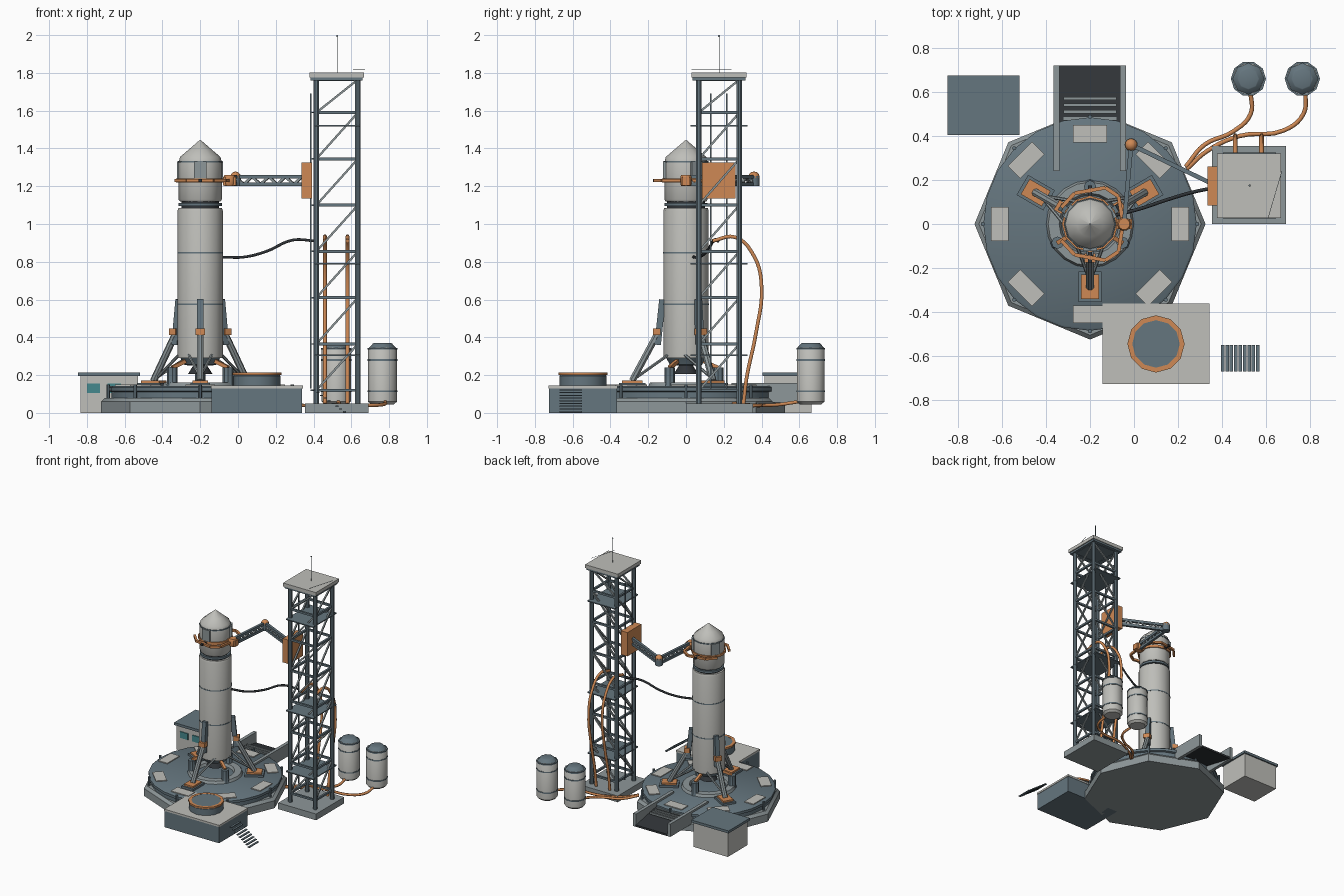
import bpy, bmesh
from math import sin, cos, pi, radians
from mathutils import Vector, Matrix

if "Cube" in bpy.data.objects:
    bpy.data.objects.remove(bpy.data.objects["Cube"])

def material(name, rgb):
    m = bpy.data.materials.new(name)
    m.diffuse_color = (*rgb, 1)
    m.use_nodes = True
    m.node_tree.nodes["Principled BSDF"].inputs["Base Color"].default_value = m.diffuse_color
    return m

GREY = material("pale_grey", (.52, .52, .49))
STEEL = material("dark_steel", (.13, .18, .21))
MID = material("mid_steel", (.27, .31, .32))
ORANGE = material("orange", (.62, .25, .09))
BLACK = material("black", (.03, .035, .04))
TEAL = material("teal", (.06, .25, .27))

def finish(name, bm, mat, smooth=False):
    me = bpy.data.meshes.new(name)
    bmesh.ops.recalc_face_normals(bm, faces=bm.faces[:])
    bm.to_mesh(me)
    bm.free()
    ob = bpy.data.objects.new(name, me)
    bpy.context.collection.objects.link(ob)
    me.materials.append(mat)
    if smooth:
        bpy.ops.object.select_all(action='DESELECT')
        ob.select_set(True)
        bpy.context.view_layer.objects.active = ob
        bpy.ops.object.shade_smooth_by_angle(angle=radians(40))
    return ob

def box(name, x, y, z, mat):
    """Box from (min, max) ranges."""
    bm = bmesh.new()
    lo, hi = Vector((x[0], y[0], z[0])), Vector((x[1], y[1], z[1]))
    bmesh.ops.create_cube(bm, size=1, matrix=Matrix.Translation((lo + hi) / 2) @ Matrix.Diagonal((*(hi - lo), 1)))
    return finish(name, bm, mat)

def polar_box(name, c, ang, r, z, size, mat):
    """Box centred at polar position; size is radial, tangential, height."""
    bm = bmesh.new()
    m = Matrix.Translation((c[0], c[1], z)) @ Matrix.Rotation(radians(ang), 4, 'Z') @ Matrix.Translation((r, 0, 0))
    bmesh.ops.create_cube(bm, size=1, matrix=m @ Matrix.Diagonal((*size, 1)))
    return finish(name, bm, mat)

def lathe(name, c, profile, mat, n=16, turn=0, closed=False):
    """Spin (radius, z) points around a vertical axis."""
    bm = bmesh.new()
    rings = [[bm.verts.new((c[0] + r * cos(2 * pi * i / n + turn), c[1] + r * sin(2 * pi * i / n + turn), z))
              for i in range(n)] for r, z in profile]
    pairs = list(zip(rings, rings[1:])) + ([(rings[-1], rings[0])] if closed else [])
    for a, b in pairs:
        for i in range(n):
            j = (i + 1) % n
            bm.faces.new((a[i], a[j], b[j], b[i]))
    if not closed:
        bm.faces.new(rings[0])
        bm.faces.new(rings[-1])
    return finish(name, bm, mat, True)

def bars(name, segs, r, mat, n=4):
    """Straight struts joined in one object."""
    bm = bmesh.new()
    for p, q in segs:
        p, q = Vector(p), Vector(q)
        d = q - p
        m = Matrix.Translation((p + q) / 2) @ d.to_track_quat('Z', 'Y').to_matrix().to_4x4() @ Matrix.Rotation(pi / n, 4, 'Z')
        bmesh.ops.create_cone(bm, cap_ends=True, segments=n, radius1=r, radius2=r, depth=d.length, matrix=m)
    return finish(name, bm, mat, n > 4)

def ball(name, p, r, mat):
    bm = bmesh.new()
    bmesh.ops.create_uvsphere(bm, u_segments=10, v_segments=6, radius=r, matrix=Matrix.Translation(p))
    return finish(name, bm, mat, True)

def hose(name, pts, r, mat):
    cu = bpy.data.curves.new(name, 'CURVE')
    cu.dimensions, cu.bevel_depth, cu.bevel_resolution, cu.use_fill_caps = '3D', r, 1, True
    s = cu.splines.new('BEZIER')
    s.bezier_points.add(len(pts) - 1)
    s.resolution_u = 5
    for b, p in zip(s.bezier_points, pts):
        b.co = p
        b.handle_left_type = b.handle_right_type = 'AUTO'
    ob = bpy.data.objects.new(name, cu)
    bpy.context.collection.objects.link(ob)
    cu.materials.append(mat)

R = (-.2, 0)
def at(ang, r, z):
    return (R[0] + r * cos(radians(ang)), R[1] + r * sin(radians(ang)), z)

# launch pad
lathe("pad_base", R, [(.525, 0), (.525, .06), (.505, .08)], MID, 8)
lathe("pad_deck", R, [(.47, .075), (.47, .11), (.485, .115), (.485, .135), (.475, .142)], STEEL, 24)
lathe("pad_ring", R, [(.13, .14), (.2, .14), (.19, .162), (.14, .162)], MID, 20, closed=True)
for i in range(8):
    polar_box(f"pad_plate_{i}", R, i * 45, .41, .144, (.08, .155, .01), GREY)
    lathe(f"pad_bolt_{i}", at(i * 45, .487, 0)[:2], [(.01, .07), (.01, .15)], STEEL, 6)

# rocket
lathe("engine_section", R, [(.06, .25), (.085, .255), (.11, .30), (.119, .31)], STEEL)
lathe("engine_bell", R, [(.065, .205), (.05, .23), (.03, .26)], BLACK, 12)
lathe("rocket_body", R, [(.119, .29), (.12, .31), (.12, 1.07), (.115, 1.085)], GREY)
for i, z in enumerate((.57, .845)):
    lathe(f"body_seam_{i}", R, [(.1215, z), (.1215, z + .008)], STEEL)
lathe("interstage", R, [(.1, 1.08), (.1, 1.125)], BLACK)
lathe("interstage_ring", R, [(.114, 1.095), (.114, 1.112)], STEEL)
lathe("capsule", R, [(.108, 1.12), (.115, 1.13), (.115, 1.325), (.107, 1.355), (.06, 1.395), (.002, 1.445)], GREY, 12)
lathe("capsule_band", R, [(.118, 1.325), (.118, 1.333)], STEEL, 12)
for a in (30, 150, 270):
    polar_box(f"hatch_{a}", R, a, .114, 1.285, (.016, .065, .09), MID)

# landing legs and hold-down posts
for a in (30, 150, 270):
    polar_box(f"foot_{a}", R, a, .285, .151, (.14, .105, .016), STEEL)
    polar_box(f"foot_pad_{a}", R, a, .285, .163, (.11, .08, .018), ORANGE)
    bars(f"leg_fairing_{a}", [(at(a, .125, .6), at(a, .15, .36))], .024, STEEL, 4)
    bars(f"leg_strut_{a}", [(at(a, .15, .42), at(a, .285, .17))], .019, MID, 8)
    bars(f"leg_brace_{a}", [(at(a + s, .11, .31), at(a, .26, .19)) for s in (-35, 35)], .008, MID, 6)
    polar_box(f"leg_hinge_{a}", R, a, .155, .43, (.04, .052, .035), ORANGE)
    h = a + 60
    lathe(f"hold_post_{h}", at(h, .17, 0)[:2], [(.034, .14), (.028, .16), (.028, .24)], STEEL, 8)
    bars(f"hold_arm_{h}", [(at(h, .17, .24), at(h, .09, .275))], .014, ORANGE)

# service tower
X, Y = (.415, .635), (.068, .283)
LEV = [.12 + .245 * i for i in range(7)] + [1.765]
CORN = [(X[0], Y[0]), (X[1], Y[0]), (X[1], Y[1]), (X[0], Y[1])]
box("tower_base", (.355, .69), (0, .355), (0, .05), MID)
bars("tower_legs", [((x, y, .05), (x, y, 1.77)) for x, y in CORN], .016, STEEL, 8)
sides = list(zip(CORN, CORN[1:] + CORN[:1]))
bars("tower_girts", [((*p, z), (*q, z)) for p, q in sides for z in LEV], .011, STEEL)
diag = []
for k, (p, q) in enumerate(sides):
    if k > 1:
        p, q = q, p
    diag += [((*p, a), (*q, b)) for a, b in zip(LEV, LEV[1:])]
bars("tower_diagonals", diag, .008, MID)
for i, z in enumerate((.30, .785, 1.515)):
    box(f"tower_deck_{i}", (.405, .645), (.025, .325), (z, z + .008), STEEL)
box("tower_roof_slab", (.385, .66), (.035, .315), (1.76, 1.775), STEEL)
box("tower_roof", (.378, .668), (.028, .32), (1.775, 1.802), GREY)
bars("lightning_rod", [((.525, .175, 1.8), (.525, .175, 1.99))], .002, STEEL)
ball("rod_tip", (.525, .175, 1.995), .005, STEEL)
bars("roof_rail", [((.61, .03, 1.82), (.672, .24, 1.82))], .0015, STEEL)
bars("carriage_rails", [((.385, y, .13), (.385, y, 1.69)) for y in (.13, .215)], .006, STEEL)
bars("rail_clips", [((.385, y, z), (.415, y, z)) for y in (.13, .215) for z in LEV[:-1]], .005, STEEL)

# swing arm with gripper
Z = 1.23
W, E, S = (-.045, 0), (-.013, .36), (.34, .19)
box("arm_carriage", (.335, .392), (.085, .262), (1.135, 1.325), ORANGE)
for nm, p, q in (("fore_arm", W, E), ("upper_arm", E, S)):
    bars(nm + "_chords", [((*p, Z + d), (*q, Z + d)) for d in (-.02, .02)], .014, STEEL)
    pts = [Vector((*p, Z)).lerp(Vector((*q, Z)), i / 8) + Vector((0, 0, .02 * (-1) ** i)) for i in range(9)]
    bars(nm + "_lacing", list(zip(pts, pts[1:])), .009, MID)
lathe("elbow_joint", E, [(.03, Z - .03), (.03, Z + .025)], STEEL, 10)
ball("elbow_cap", (*E, Z + .018), .03, ORANGE)
lathe("wrist_joint", W, [(.026, Z - .03), (.032, Z - .02), (.032, Z + .02), (.026, Z + .03)], ORANGE, 10)
box("wrist_block", (-.08, -.01), (-.022, .022), (Z - .025, Z + .02), ORANGE)
for s, nm in ((-1, "front"), (1, "rear")):
    jaw = [(-.05, 0), (-.07, .125), (-.13, .165), (-.27, .14), (-.33, .075)]
    jaw = [(x, s * y, Z) for x, y in jaw]
    bars(f"gripper_{nm}", list(zip(jaw, jaw[1:])), .012, ORANGE)
    bars(f"gripper_pad_{nm}", [((-.2, s * .11, Z), (-.2, s * .175, Z))], .012, BLACK)
lathe("gripper_band", R, [(.119, Z - .01), (.128, Z - .01), (.128, Z + .01), (.119, Z + .01)], ORANGE, 12, closed=True)

# umbilical and fuel hoses
hose("umbilical", [(-.085, .04, .825), (.03, .07, .825), (.15, .11, .855), (.29, .15, .915), (.41, .17, .91)], .008, BLACK)
for i, x in enumerate((.46, .58)):
    hose(f"tower_hose_{i}", [(x, .14, .91), (x, .26, .93), (x, .36, .83), (x, .4, .67), (x, .37, .42),
                             (x, .32, .18), (x, .305, .05)], .011, ORANGE)
hose("ground_hose_0", [(.53, .6, .06), (.53, .5, .045), (.45, .42, .04), (.32, .36, .04), (.235, .26, .05)], .01, ORANGE)
hose("ground_hose_1", [(.78, .6, .06), (.77, .5, .045), (.68, .425, .04), (.48, .4, .04), (.33, .33, .04), (.24, .25, .05)], .01, ORANGE)

# propellant tanks
for i, x in enumerate((.52, .765)):
    c = (x, .66)
    lathe(f"tank_{i}", c, [(.06, .045), (.077, .06), (.077, .335), (.07, .345)], GREY, 10)
    lathe(f"tank_cap_{i}", c, [(.077, .338), (.05, .368), (.045, .37)], STEEL, 8)
    for z in (.11, .275, .335):
        lathe(f"tank_band_{i}", c, [(.08, z), (.08, z + .009)], STEEL, 10)

# flame trench at the back
for nm, x in (("left", -.352), ("right", -.05)):
    box(f"trench_wall_{nm}", (x - .013, x + .013), (.24, .72), (.055, .157), MID)
bars("trench_slats", [((-.32, y, .115), (-.08, y, .115)) for y in (.48, .51, .54, .57)], .01, MID)
floor = box("trench_floor", (-.345, -.055), (.42, .72), (.085, .1), BLACK)
for v in floor.data.vertices:
    v.co.z += .03 if v.co.y < .5 else -.03

# control hut
box("hut_walls", (-.835, -.53), (.415, .665), (0, .195), GREY)
box("hut_roof", (-.848, -.52), (.405, .675), (.195, .215), STEEL)
for i, x in enumerate((-.80, -.69)):
    box(f"hut_window_{i}", (x, x + .07), (.408, .42), (.105, .155), TEAL)

# front equipment block, hatch and steps
box("front_block", (-.14, .34), (-.725, -.365), (0, .13), STEEL)
box("front_block_top", (-.143, .343), (-.728, -.362), (.13, .145), GREY)
C = (.1, -.545)
lathe("vent_drum", C, [(.125, .145), (.125, .195), (.11, .212)], STEEL, 12)
lathe("vent_ring", C, [(.108, .2), (.13, .2), (.13, .213), (.108, .213)], ORANGE, 12, closed=True)
for i in range(9):
    x, z = .395 + i * .02, .125 - i * .0145
    box(f"step_{i}", (x, x + .016), (-.67, -.55), (z - .006, z), STEEL)
